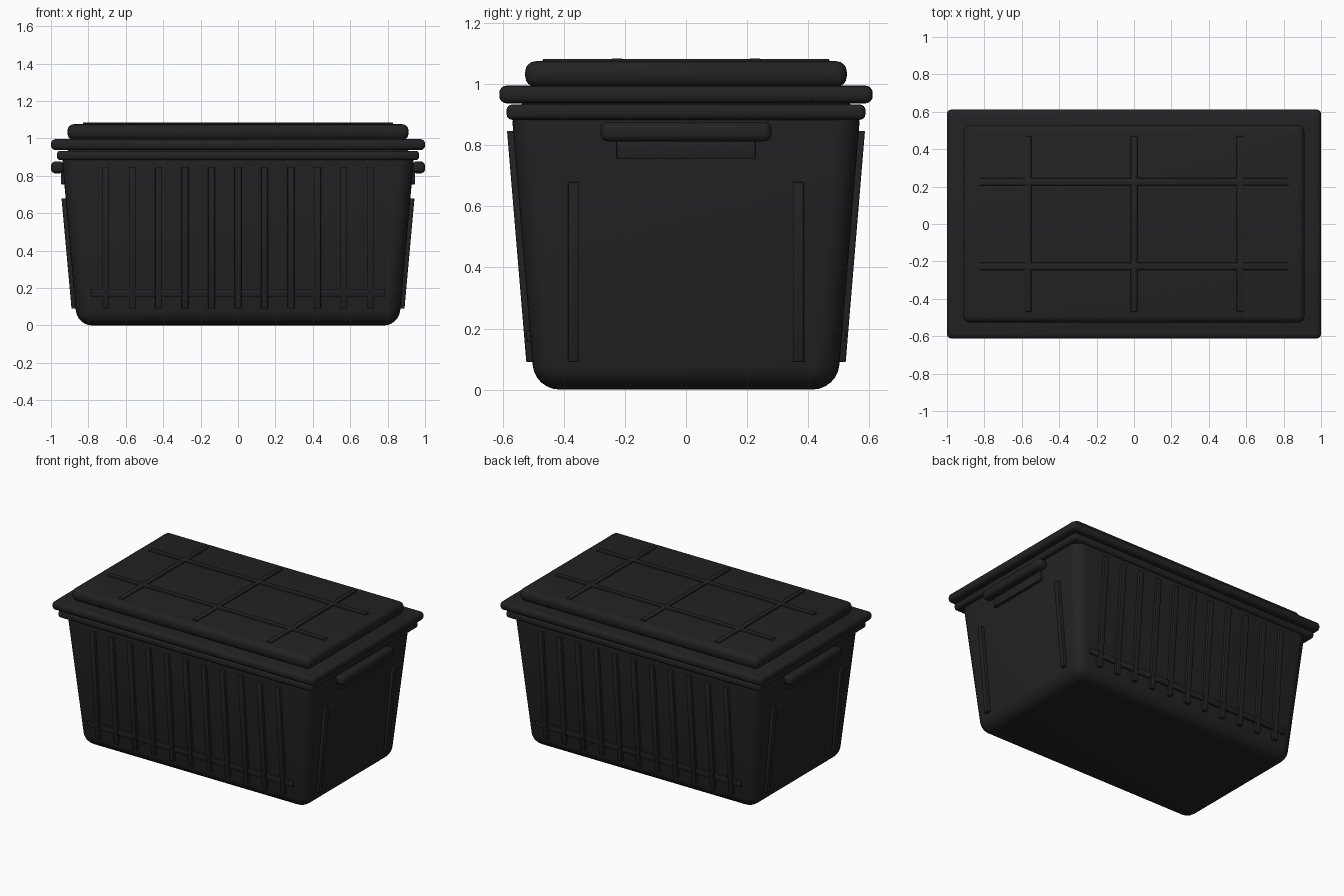
import bpy, bmesh

if "Cube" in bpy.data.objects:
    bpy.data.objects.remove(bpy.data.objects["Cube"])

mat = bpy.data.materials.new("black plastic")
mat.diffuse_color = (0.016, 0.016, 0.016, 1)
mat.use_nodes = True
mat.node_tree.nodes["Principled BSDF"].inputs["Base Color"].default_value = mat.diffuse_color

H = 0.95                      # body height
BOT, TOP = (0.86, 0.496), (0.946, 0.575)   # body half sizes at z=0 and z=H


def half(axis, z):
    return BOT[axis] + (TOP[axis] - BOT[axis]) * z / H


def make(name, lo, hi, bevel, segs=4, warp=None):
    """Bevelled box from corner to corner, with an optional corner remap."""
    bm = bmesh.new()
    bmesh.ops.create_cube(bm, size=1)
    for v in bm.verts:
        p = [lo[i] if v.co[i] < 0 else hi[i] for i in range(3)]
        v.co = warp(*p) if warp else p
    bmesh.ops.recalc_face_normals(bm, faces=bm.faces)
    if bevel:
        bmesh.ops.bevel(bm, geom=bm.edges[:], offset=bevel, segments=segs,
                        profile=0.5, affect='EDGES')
    me = bpy.data.meshes.new(name)
    bm.to_mesh(me)
    bm.free()
    me.materials.append(mat)
    ob = bpy.data.objects.new(name, me)
    bpy.context.collection.objects.link(ob)
    bpy.ops.object.select_all(action='DESELECT')
    ob.select_set(True)
    bpy.context.view_layer.objects.active = ob
    bpy.ops.object.shade_smooth_by_angle(angle=0.6)
    return ob


def slab(name, hx, hy, z0, z1, bevel):
    return make(name, (-hx, -hy, z0), (hx, hy, z1), bevel)


def wall_strip(name, axis, sign, u0, u1, z0, z1, out):
    """Strip that follows the sloping wall; u runs along the wall."""
    def warp(u, d, z):
        w = sign * (half(axis, z) + d)
        return (w, u, z) if axis == 0 else (u, w, z)
    return make(name, (u0, -0.02, z0), (u1, out, z1), 0.004, 2, warp)


# tapered body
def taper(x, y, z):
    return (x * half(0, z), y * half(1, z), z)


make("bin_body", (-1, -1, 0), (1, 1, H), 0.08, 6, taper)

# rims and lid
slab("lower_rim", 0.968, 0.588, 0.884, 0.934, 0.018)
slab("upper_rim", 1.0, 0.612, 0.938, 0.996, 0.024)
slab("lid_panel", 0.912, 0.527, 0.992, 1.076, 0.034)

# raised grid on the lid
for i, y in enumerate((-0.226, 0.226)):
    make(f"lid_long_rib_{i}", (-0.83, y - 0.019, 1.06), (0.83, y + 0.019, 1.085), 0.005, 2)
for i, x in enumerate((-0.566, 0, 0.566)):
    make(f"lid_cross_rib_{i}", (x - 0.018, -0.47, 1.06), (x + 0.018, 0.47, 1.084), 0.005, 2)

for s, side in ((-1, "front"), (1, "back")):
    # upright ribs and low band on the long walls
    for i in range(11):
        x = (i - 5) * 0.1415
        wall_strip(f"{side}_rib_{i}", 1, s, x - 0.018, x + 0.018, 0.09, 0.848, 0.02)
    wall_strip(f"{side}_band", 1, s, -0.787, 0.787, 0.155, 0.195, 0.013)

for s, side in ((-1, "left"), (1, "right")):
    # end wall ribs
    for i, y in enumerate((-0.368, 0.368)):
        wall_strip(f"{side}_rib_{i}", 0, s, y - 0.018, y + 0.018, 0.09, 0.68, 0.022)
    # handle grip and plate under it
    a, b = sorted((s * 0.932, s * 1.0))
    make(f"{side}_handle", (a, -0.28, 0.813), (b, 0.28, 0.877), 0.024)
    a, b = sorted((s * 0.90, s * 0.947))
    make(f"{side}_handle_plate", (a, -0.227, 0.755), (b, 0.227, 0.825), 0.004, 2)
